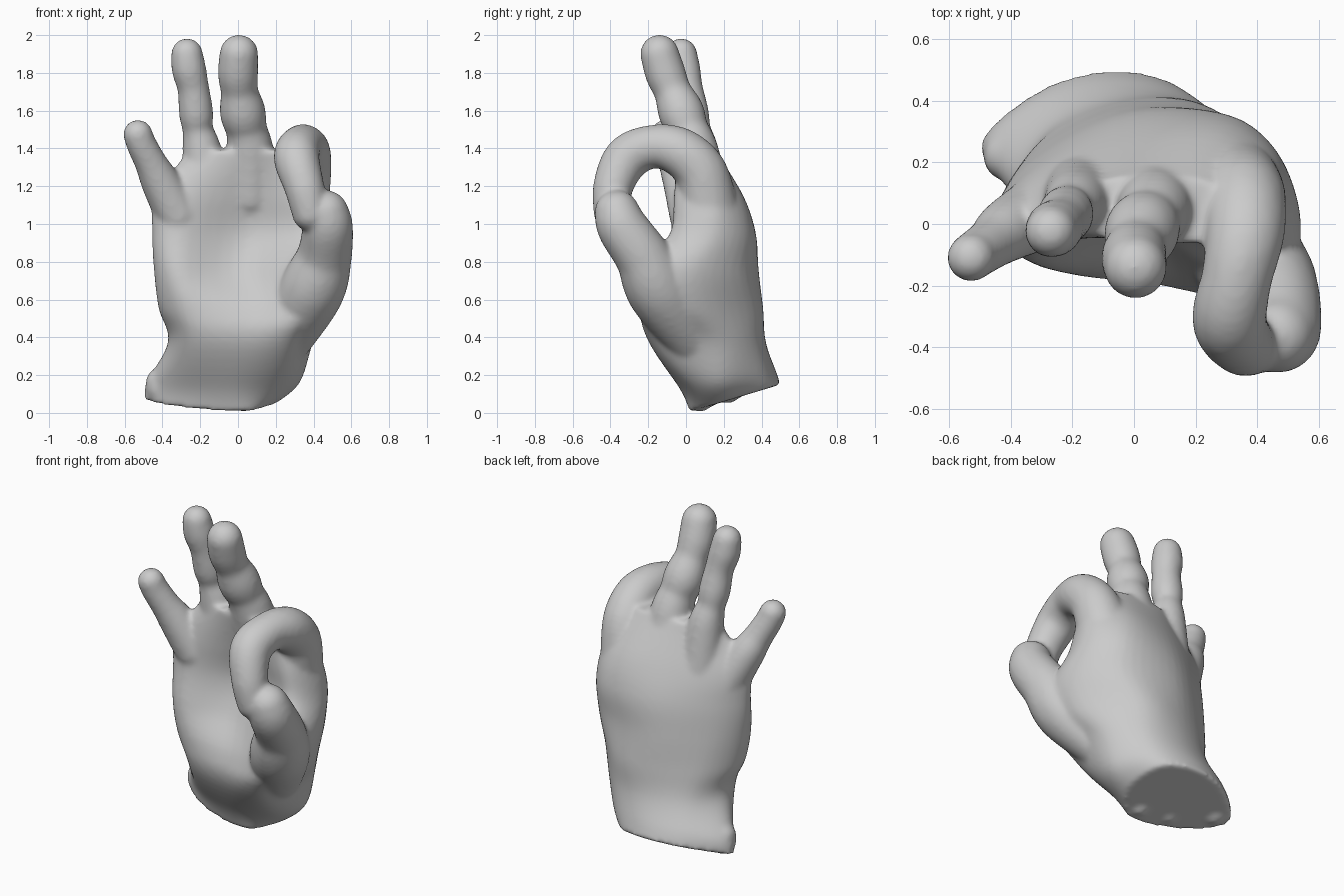
import bpy, bmesh
from mathutils import Vector, Matrix

def spline(pts, steps, closed=False):
    """Catmull-Rom through equal-length vectors (any dimension)."""
    n, out = len(pts), []
    get = (lambda i: pts[i % n]) if closed else (lambda i: pts[max(0, min(n - 1, i))])
    for i in range(n if closed else n - 1):
        a, b, c, d = (get(i + k) for k in (-1, 0, 1, 2))
        for s in range(steps):
            t = s / steps
            out.append([0.5 * (2*q + (r-p)*t + (2*p-5*q+4*r-w)*t*t + (3*q-p-3*r+w)*t**3)
                        for p, q, r, w in zip(a, b, c, d)])
    if not closed:
        out.append(list(pts[-1]))
    return out

bm = bmesh.new()

def digit(pts):
    """Rounded flesh swept along (x, y, z, radius) points."""
    for x, y, z, r in spline(pts, 8):
        bmesh.ops.create_icosphere(bm, subdivisions=3, radius=r,
                                   matrix=Matrix.Translation((x, y, z)))

# Palm and wrist: sections as height, slope in y, then 8 points
# (little-finger edge, across the back, thumb edge, across the palm)
palm = [
    (.00, .30, -.50, .25, -.30, .44, -.06, .50, .15, .44, .22, .24, .15, .10, .02, .02, -.30, .09),
    (.13, .20, -.48, .23, -.30, .41, -.04, .475, .20, .41, .33, .20, .24, .03, .00, -.03, -.30, .05),
    (.38, .00, -.37, .12, -.26, .33, .00, .42, .25, .37, .40, .15, .30, -.17, .03, -.18, -.26, -.11),
    (.55, .00, -.42, .05, -.30, .27, .00, .40, .28, .36, .49, .06, .40, -.24, .08, -.17, -.28, -.145),
    (.75, .00, -.445, .03, -.32, .23, .00, .38, .36, .32, .54, .03, .44, -.24, .04, -.05, -.32, -.125),
    (.95, .00, -.455, .02, -.32, .20, .00, .355, .34, .34, .505, .14, .41, -.085, .05, .02, -.31, -.08),
    (1.15, .00, -.44, .01, -.31, .15, .00, .28, .29, .29, .46, .14, .37, -.06, .07, -.01, -.28, -.06),
    (1.39, .00, -.26, .06, -.13, .13, .03, .16, .22, .14, .35, .07, .30, -.03, .10, -.07, -.18, -.02),
]
rings = []
for row in spline(palm, 6):
    outline = spline([row[i:i + 2] for i in range(2, 18, 2)], 6, closed=True)
    rings.append([bm.verts.new((x, y, row[0] + row[1] * y)) for x, y in outline])
for a, b in zip(rings, rings[1:]):
    for i in range(len(a)):
        j = (i + 1) % len(a)
        bm.faces.new((a[j], a[i], b[i], b[j]))
for ring in (rings[0], rings[-1]):
    c = bm.verts.new(sum((v.co for v in ring), Vector()) / len(ring))
    for i in range(len(ring)):
        bm.faces.new((ring[i], ring[(i + 1) % len(ring)], c))
bmesh.ops.recalc_face_normals(bm, faces=bm.faces[:])

# Thumb, curling up to the index fingertip
digit([(.26, .02, .42, .15), (.39, -.14, .65, .175), (.455, -.225, .82, .148),
       (.475, -.335, .98, .135), (.465, -.365, 1.06, .12)])
# Index finger, bent into the ring
digit([(.32, .12, 1.08, .16), (.355, .08, 1.27, .14), (.36, -.03, 1.38, .13),
       (.335, -.17, 1.41, .116), (.31, -.31, 1.35, .122), (.35, -.385, 1.2, .107),
       (.385, -.39, 1.06, .10)])
# Middle finger
digit([(.07, .10, 1.15, .13), (.065, .05, 1.38, .125), (.045, .01, 1.50, .11),
       (.025, -.025, 1.59, .122), (.008, -.07, 1.70, .10), (.0, -.11, 1.80, .108),
       (.005, -.14, 1.90, .103)])
# Ring finger
digit([(-.17, .09, 1.13, .13), (-.19, .07, 1.38, .105), (-.213, .05, 1.50, .082),
       (-.222, .03, 1.59, .092), (-.237, .005, 1.72, .085), (-.26, -.015, 1.82, .092),
       (-.27, -.025, 1.90, .084)])
# Little finger
digit([(-.32, .03, 1.05, .12), (-.41, -.02, 1.22, .103), (-.46, -.06, 1.32, .086),
       (-.51, -.095, 1.42, .08), (-.53, -.11, 1.475, .078)])
# Uneven flesh along the wrist edge
for x, y, z, r in ((-.41, .22, .13, .08), (-.17, .10, .09, .07), (.03, .08, .065, .06)):
    digit([(x, y, z, r), (x, y, z + .03, r)])

mesh = bpy.data.meshes.new("hand")
bm.to_mesh(mesh)
bm.free()
hand = bpy.data.objects.new("hand", mesh)
bpy.context.collection.objects.link(hand)

# Fuse the parts into one skin and soften the joins
skin = hand.modifiers.new("fuse", 'REMESH')
skin.mode = 'VOXEL'
skin.voxel_size = 0.014
skin.use_smooth_shade = True
soft = hand.modifiers.new("soften", 'SMOOTH')
soft.factor = 0.5
soft.iterations = 10
